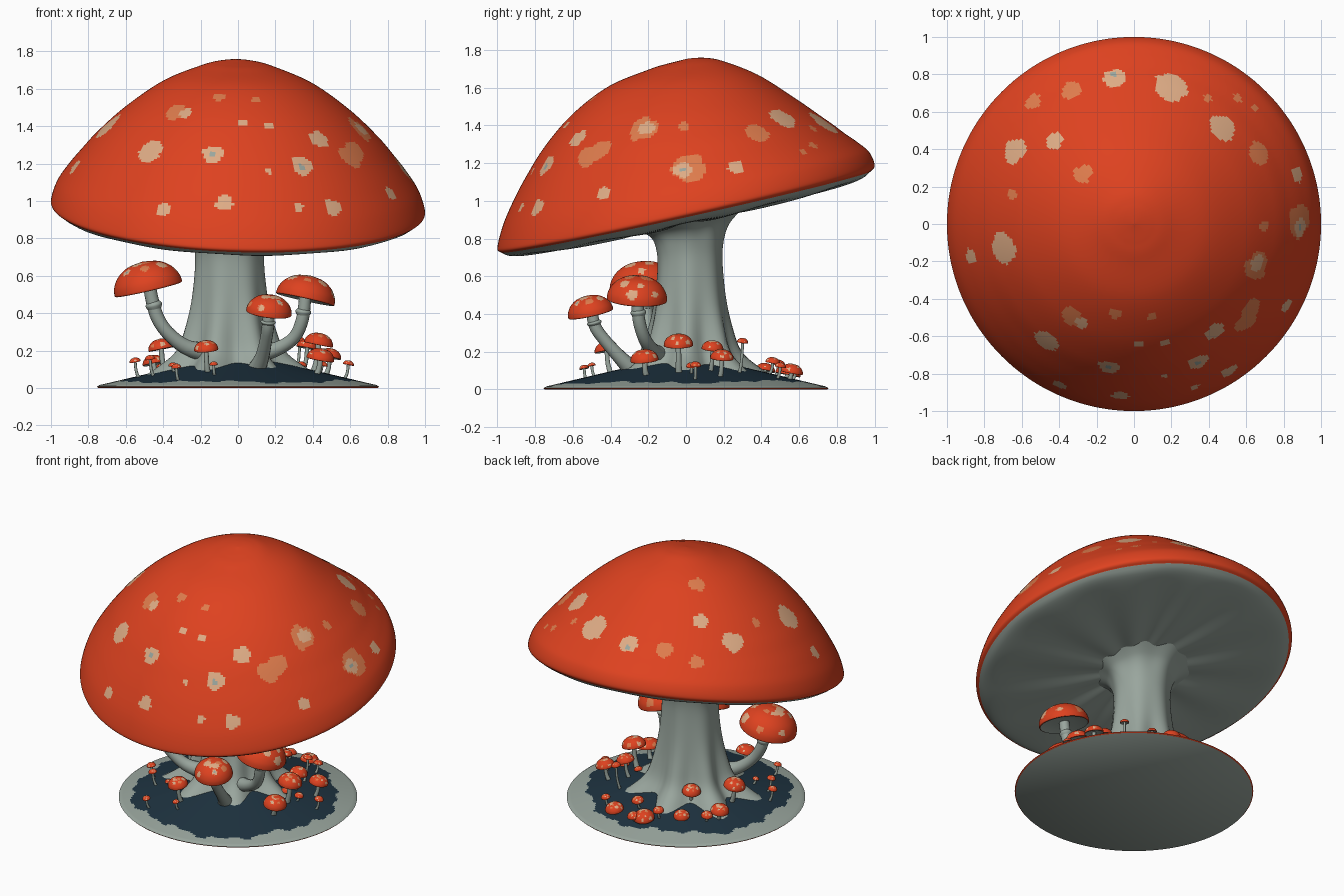
import bpy, bmesh, math, random
from mathutils import Vector

if "Cube" in bpy.data.objects:
    bpy.data.objects.remove(bpy.data.objects["Cube"])

random.seed(4)
COLOURS = {
    "cap_red": (0.73, 0.054, 0.014), "spot_orange": (0.73, 0.20, 0.073),
    "spot_cream": (0.73, 0.41, 0.235), "stem_grey": (0.32, 0.38, 0.34),
    "soil_navy": (0.013, 0.033, 0.052),
}
RED, ORANGE, CREAM, GREY, NAVY = range(5)
MATS = []
for mat_name, rgb in COLOURS.items():
    m = bpy.data.materials.new(mat_name)
    m.diffuse_color = (*rgb, 1)
    m.use_nodes = True
    m.node_tree.nodes["Principled BSDF"].inputs["Base Color"].default_value = m.diffuse_color
    MATS.append(m)


def resample(pts, n):
    """Catmull-Rom curve through points, n steps per span."""
    p = [Vector(q) for q in pts]
    p = [p[0]] + p + [p[-1]]
    out = []
    for a, b, c, d in zip(p, p[1:], p[2:], p[3:]):
        for k in range(n):
            t = k / n
            out.append(0.5 * (2 * b + (c - a) * t + (2 * a - 5 * b + 4 * c - d) * t * t
                              + (3 * b - a - 3 * c + d) * t ** 3))
    return out + [p[-1]]


def skin(name, rings, colour):
    """Join rings of points (a one-point ring is a pole); colour(centre, ring) gives the material."""
    bm = bmesh.new()
    vs = [[bm.verts.new(q) for q in ring] for ring in rings]
    for i, (a, b) in enumerate(zip(vs, vs[1:])):
        n = max(len(a), len(b))
        for j in range(n):
            k = (j + 1) % n
            if len(a) == 1:
                f = bm.faces.new((a[0], b[j], b[k]))
            elif len(b) == 1:
                f = bm.faces.new((a[j], b[0], a[k]))
            else:
                f = bm.faces.new((a[j], b[j], b[k], a[k]))
            f.smooth = True
            f.material_index = colour(f.calc_center_median(), i)
    bmesh.ops.recalc_face_normals(bm, faces=bm.faces)
    me = bpy.data.meshes.new(name)
    bm.to_mesh(me)
    bm.free()
    for mat in MATS:
        me.materials.append(mat)
    me.set_sharp_from_angle(angle=math.radians(50))
    ob = bpy.data.objects.new(name, me)
    bpy.context.collection.objects.link(ob)
    return ob


def lathe(profile, seg, shape=lambda r, h, t: (r * math.cos(t), r * math.sin(t), h)):
    return [[shape(0, h, 0)] if r < 1e-6 else
            [shape(r, h, 2 * math.pi * j / seg) for j in range(seg)] for r, h in profile]


def tube(name, pts, radii, seg=14):
    path = resample([(*p, r) for p, r in zip(pts, radii)], 4)
    rings = []
    for i, q in enumerate(path):
        d = (path[min(i + 1, len(path) - 1)] - path[max(i - 1, 0)]).to_3d()
        rot = Vector((0, 0, 1)).rotation_difference(d)
        rings.append([q.to_3d() + rot @ Vector((q[3] * math.cos(t), q[3] * math.sin(t), 0))
                      for t in (2 * math.pi * j / seg for j in range(seg))])
    rings = [[path[0].to_3d()]] + rings + [[path[-1].to_3d()]]
    return skin(name, rings, lambda c, i: GREY)


def spot_colour(c, spots):
    """Later colours override: grey over cream over orange over red."""
    col = RED
    for p, r, m in spots:
        d = c - p
        if d.length < 1.2 * r:
            wob = 1 + 0.1 * math.sin(3 * math.atan2(d.z, d.x + d.y) + 40 * p.x)
            if d.length < r * wob:
                col = max(col, m)
    return col


# ---- great cap: lathed, then sheared so the front rim hangs low
top = resample([(0, .782), (.1, .772), (.2, .747), (.4, .665), (.6, .525), (.75, .385), (.84, .28),
                (.91, .19), (.97, .095), (1, 0), (.98, -.028)], 12)
under = resample([(.98, -.028), (.93, -.055), (.8, -.07), (.5, -.08), (.3, -.08), (0, -.08)], 4)


def cap_shape(r, h, t):
    x, y = r * math.cos(t), r * math.sin(t)
    z = .97 + h + .22 * y - .03 * x
    if h > 0:
        z += r * (1 - min(r, 1)) * (.05 * x - .68 * y)
    elif r < .95:  # soft gill folds
        z += .008 * math.cos(11 * t) * r * (1 - r) * 4
    return Vector((x, y, z))


cap_rings = lathe(top + under[1:], 320, cap_shape)
surface = [v for ring in cap_rings[:len(top) - 8] for v in ring]
cream = [(-.11, .78, .06), (.19, .74, .09), (-.64, .39, .07), (-.42, .44, .05), (-.69, -.13, .085),
         (-.87, -.18, .042), (.48, .51, .075), (.87, .26, .042), (.89, -.02, .05), (.66, -.21, .045),
         (.43, -.57, .056), (.82, -.43, .038), (-.28, -.53, .035), (-.47, -.63, .07), (.03, -.64, .027),
         (.17, -.63, .025), (.34, -.74, .06), (-.13, -.77, .055), (.16, -.81, .02), (.5, -.79, .05),
         (-.08, -.92, .045), (-.4, -.86, .04), (.33, -.87, .027)]
orange = [(-.33, .72, .055), (-.54, .65, .045), (-.28, .27, .053), (-.65, .16, .03), (.67, .37, .065),
          (.885, .02, .09), (.7, -.02, .03), (.65, -.23, .08), (.63, -.45, .065), (.6, -.52, .07),
          (-.33, -.5, .06), (-.1, -.47, .033), (.1, -.5, .027), (.56, .67, .025), (.4, .67, .025),
          (.65, .62, .02)]
grey = [(-.13, -.77, .018), (.34, -.745, .02), (-.11, .8, .016), (.89, -.01, .013)]
spots = []
for group, mat in ((cream, CREAM), (orange, ORANGE), (grey, GREY)):
    for x, y, r in group:
        near = min(surface, key=lambda v: (v.x - x) ** 2 + (v.y - y) ** 2)
        spots.append((near, r, mat))
skin("great_cap", cap_rings,
     lambda c, i: GREY if i >= len(top) - 1 else spot_colour(c, spots))

# ---- great stem: flared foot with root lobes, top flares into the tilted cap
stem = resample([(.44, .05, .13), (.35, .12, .09), (.275, .2, .05), (.235, .32, .03), (.205, .48, .012),
                 (.188, .66, .005), (.195, .76, .005), (.22, .83, .01), (.27, .875, .015),
                 (.37, .93, .02)], 5)
stem_rings = []
for r, z, lobe in stem:
    ring = []
    for j in range(70):
        t = 2 * math.pi * j / 70
        rr = r * .98 + lobe * .6 * math.cos(7 * t + .6)
        y = .02 + rr * .93 * math.sin(t)
        ring.append((-.047 + rr * math.cos(t), y, z + .22 * y * min(1, z / .9) ** 3))
    stem_rings.append(ring)
skin("great_stem", stem_rings, lambda c, i: GREY)

# ---- ground disc: low mound with ragged dark soil
ground_profile = [(0, .18), (.2, .143)] + [(.2 + .01 * k, .143 - .00235 * k) for k in range(1, 55)] \
    + [(.755, .007), (.748, 0), (0, 0)]


def ground_colour(c, i):
    if c.z < .0085 and .74 < math.hypot(c.x, c.y):
        return RED
    t = math.atan2(c.y, c.x)
    edge = .645 - .025 * math.sin(t) + .018 * math.sin(5 * t + 1) + .012 * math.sin(13 * t) \
        + .01 * math.sin(29 * t + 2)
    return NAVY if c.z > .01 and math.hypot(c.x, c.y) < edge else GREY


skin("ground_mound", lathe(ground_profile, 180), ground_colour)

# ---- small mushrooms
dome = resample([(0, .78), (.45, .7), (.77, .5), (.95, .24), (1, 0), (.96, -.05)], 6)
belly = [(.85, .0), (.4, .06), (0, .06)]


def small_cap(name, pos, r, normal, seg=36):
    marks = []
    turn = random.random() * 6
    for k in range(13):
        a = turn + k * 2.4
        rad = (.3, .66, .92)[k % 3]
        h = .78 * math.sqrt(1 - rad ** 2.4)
        marks.append((Vector((rad * math.cos(a), rad * math.sin(a), h)),
                      random.uniform(.1, .2), CREAM if k % 4 else ORANGE))
    marks.append((marks[1][0], .07, GREY))
    ob = skin(name, lathe(dome + [Vector(b) for b in belly], seg),
              lambda c, i: GREY if i >= len(dome) - 1 else spot_colour(c, marks))
    ob.location = pos
    ob.scale = (r, r, r)
    ob.rotation_mode = 'QUATERNION'
    ob.rotation_quaternion = Vector((0, 0, 1)).rotation_difference(Vector(normal))


# three tall ones with bent stems and a ring collar: cap centre, radius, tilt, stem path, stem radius
tall = {
    "left": ((-.48, -.22, .535), .185, (-.23, -.05, 1),
             [(-.17, -.13, .19), (-.28, -.17, .22), (-.38, -.2, .3), (-.44, -.21, .4), (-.475, -.22, .55)], .036),
    "right": ((.36, -.26, .48), .16, (.22, .05, 1),
              [(.1, -.14, .18), (.21, -.18, .21), (.3, -.22, .27), (.345, -.25, .37), (.36, -.26, .5)], .034),
    "front": ((.165, -.505, .405), .122, (.12, -.22, 1),
              [(.1, -.28, .1), (.13, -.35, .17), (.15, -.43, .26), (.16, -.48, .33), (.165, -.5, .41)], .033),
}
for side, (pos, r, n, path, sr) in tall.items():
    small_cap(side + "_tall_cap", pos, r, n, 72)
    tube(side + "_tall_stem", path, [sr * k for k in (1.5, 1.15, 1, 1, .95)])
    a, b = Vector(path[3]), Vector(path[4])
    tube(side + "_tall_collar", [a.lerp(b, .15), a.lerp(b, .3), a.lerp(b, .42)], [sr, sr * 1.25, sr * .9])

# short ones scattered on the mound: x, y, rim height, cap radius
short = [(-.41, .05, .21, .07), (-.17, -.42, .205, .065), (.43, -.04, .235, .078), (.44, -.22, .155, .075),
         (.37, .14, .215, .058), (.49, .19, .165, .062), (.34, .04, .12, .028), (-.21, .24, .19, .06)]
clump = [(-.40, .34, .11, .038), (-.45, .27, .13, .06), (-.26, .42, .1, .052), (-.054, .54, .08, .068),
         (.16, .56, .09, .06), (-.13, .49, .13, .036), (.27, .5, .12, .03), (.05, .46, .14, .04),
         (.0, .58, .09, .04)]
tiny = [(-.47, -.27, .155, .028), (-.35, -.27, .12, .022), (-.55, -.17, .14, .03), (-.13, -.5, .125, .022),
        (-.33, -.54, .11, .026), (.59, .05, .125, .03), (.45, .03, .12, .03), (.33, .3, .25, .03)]
for group, items in (("short", short), ("clump", clump), ("tiny", tiny)):
    for k, (x, y, z, r) in enumerate(items, 1):
        out = Vector((x, y, 0)).normalized()
        pos = Vector((x, y, z))
        foot = Vector((x, y, max(.0, .17 - .235 * math.hypot(x, y)))) - out * .03
        small_cap(f"{group}_cap_{k}", pos, r, out * .2 + Vector((0, 0, 1)), 32)
        sr = max(.008, r * .2)
        tube(f"{group}_stem_{k}", [foot, foot.lerp(pos, .5) + out * .008, pos + Vector((0, 0, r * .1))],
             [sr * 1.3, sr, sr], 10)
